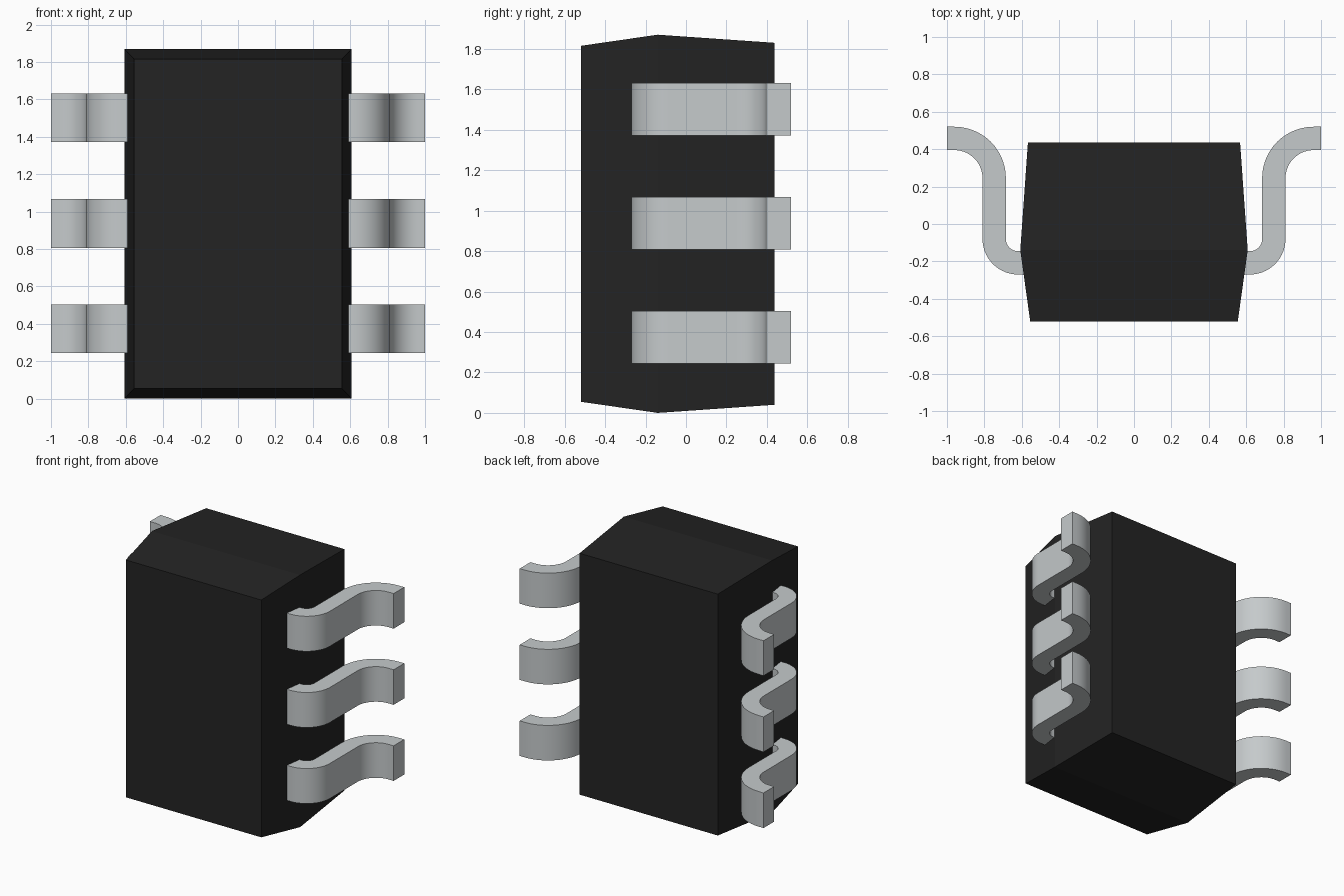
import bpy, bmesh, math

if "Cube" in bpy.data.objects:
    bpy.data.objects.remove(bpy.data.objects["Cube"], do_unlink=True)


def material(name, color):
    m = bpy.data.materials.new(name)
    m.use_nodes = True
    m.diffuse_color = (*color, 1)
    m.node_tree.nodes["Principled BSDF"].inputs["Base Color"].default_value = (*color, 1)
    return m


black = material("black plastic", (0.017, 0.017, 0.017))
silver = material("silver metal", (0.56, 0.59, 0.60))


def make_object(name, bm, mat):
    bmesh.ops.recalc_face_normals(bm, faces=bm.faces)
    mesh = bpy.data.meshes.new(name)
    bm.to_mesh(mesh)
    bm.free()
    mesh.materials.append(mat)
    ob = bpy.data.objects.new(name, mesh)
    bpy.context.collection.objects.link(ob)
    return ob


# Body: three rectangular sections, widest at the parting line
sections = [  # y, half width, bottom, top
    (-0.52, 0.555, 0.055, 1.815),
    (-0.14, 0.608, 0.0, 1.87),
    (0.437, 0.567, 0.04, 1.83),
]
bm = bmesh.new()
rings = [[bm.verts.new(p) for p in ((-w, y, b), (w, y, b), (w, y, t), (-w, y, t))]
         for y, w, b, t in sections]
for r0, r1 in zip(rings, rings[1:]):
    for i in range(4):
        j = (i + 1) % 4
        bm.faces.new((r0[i], r0[j], r1[j], r1[i]))
bm.faces.new(rings[0])
bm.faces.new(rings[-1])
make_object("body", bm, black)


# Leads: an S-shaped strip, extruded upward
def arc(cx, cy, r, a0, a1, n=14):
    angles = [math.radians(a0 + (a1 - a0) * i / n) for i in range(n + 1)]
    return [(cx + r * math.cos(a), cy + r * math.sin(a)) for a in angles]


outer = [(0.56, -0.27)] + arc(0.62, -0.08, 0.19, -90, 0) + arc(0.96, 0.245, 0.15, 180, 90) + [(1.0, 0.395)]
inner = [(0.56, -0.145)] + arc(0.62, -0.08, 0.065, -90, 0) + arc(0.96, 0.245, 0.275, 180, 90) + [(1.0, 0.52)]


def make_lead(name, side, z, half_width=0.13):
    bm = bmesh.new()
    rows = [[bm.verts.new((side * x, y, z + dz))
             for (x, y), dz in ((o, -half_width), (o, half_width), (i, half_width), (i, -half_width))]
            for o, i in zip(outer, inner)]
    for r0, r1 in zip(rows, rows[1:]):
        for i in range(4):
            j = (i + 1) % 4
            bm.faces.new((r0[i], r0[j], r1[j], r1[i]))
    bm.faces.new(rows[0])
    bm.faces.new(rows[-1])
    ob = make_object(name, bm, silver)
    bpy.ops.object.select_all(action="DESELECT")
    ob.select_set(True)
    bpy.context.view_layer.objects.active = ob
    bpy.ops.object.shade_smooth_by_angle(angle=math.radians(30))


for side, label in ((1, "left"), (-1, "right")):
    for z, level in ((0.373, "lower"), (0.937, "middle"), (1.502, "upper")):
        make_lead(f"{label}_{level}_lead", side, z)
